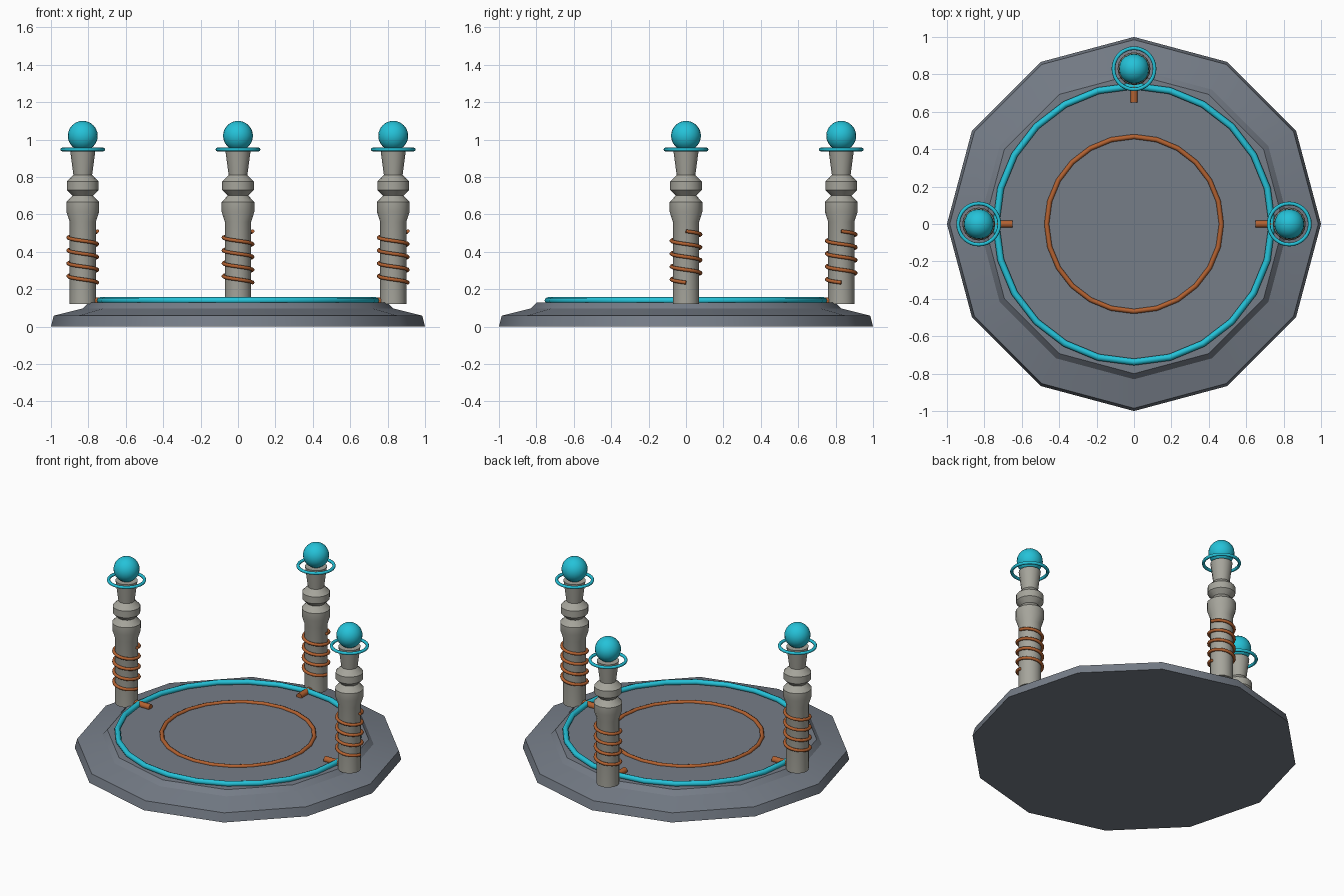
import bpy, bmesh, math
from mathutils import Matrix, Vector

if "Cube" in bpy.data.objects:
    bpy.data.objects.remove(bpy.data.objects["Cube"], do_unlink=True)


def material(name, rgb):
    mat = bpy.data.materials.new(name)
    mat.use_nodes = True
    mat.diffuse_color = (*rgb, 1)
    mat.node_tree.nodes["Principled BSDF"].inputs["Base Color"].default_value = (*rgb, 1)
    return mat


SLATE = material("slate grey", (0.18, 0.205, 0.245))
STONE = material("pale stone", (0.38, 0.375, 0.33))
COPPER = material("copper", (0.45, 0.12, 0.03))
CYAN = material("glowing cyan", (0.018, 0.54, 0.69))


def finish(obj, name, mat, angle=30):
    obj.name = name
    obj.data.materials.append(mat)
    bpy.ops.object.select_all(action="DESELECT")
    obj.select_set(True)
    bpy.context.view_layer.objects.active = obj
    bpy.ops.object.shade_smooth_by_angle(angle=math.radians(angle))
    return obj


def lathe(name, profile, sides, mat, location=(0, 0, 0), angle=30):
    """Closed solid of revolution from (radius, height) points."""
    bm = bmesh.new()
    rings = []
    for r, z in profile:
        rings.append([bm.verts.new((r * math.cos(math.tau * i / sides),
                                    r * math.sin(math.tau * i / sides), z))
                      for i in range(sides)])
    for low, high in zip(rings, rings[1:]):
        for i in range(sides):
            j = (i + 1) % sides
            bm.faces.new((low[i], low[j], high[j], high[i]))
    bm.faces.new(rings[0][::-1])
    bm.faces.new(rings[-1])
    mesh = bpy.data.meshes.new(name)
    bm.to_mesh(mesh)
    bm.free()
    obj = bpy.data.objects.new(name, mesh)
    bpy.context.collection.objects.link(obj)
    obj.location = location
    return finish(obj, name, mat, angle)


def torus(name, major, minor, location, mat, sides=24, angle=50):
    bpy.ops.mesh.primitive_torus_add(major_radius=major, minor_radius=minor,
                                     major_segments=sides, minor_segments=8,
                                     location=location)
    return finish(bpy.context.object, name, mat, angle)


def coil(name, center, mat, radius=0.078, tube=0.01, bottom=0.235, top=0.51, turns=4):
    """Wire wound clockwise up a pillar, as a round tube along a helix."""
    curve = bpy.data.curves.new(name, "CURVE")
    curve.dimensions = "3D"
    curve.bevel_depth = tube
    curve.bevel_resolution = 2
    curve.use_fill_caps = True
    steps = turns * 20
    line = curve.splines.new("POLY")
    line.points.add(steps)
    for i, point in enumerate(line.points):
        t = i / steps
        a = -math.tau * turns * t
        point.co = (radius * math.cos(a), radius * math.sin(a),
                    bottom + (top - bottom) * t, 1)
    temp = bpy.data.objects.new(name + "_path", curve)
    bpy.context.collection.objects.link(temp)
    mesh = bpy.data.meshes.new_from_object(
        temp.evaluated_get(bpy.context.evaluated_depsgraph_get()))
    bpy.data.objects.remove(temp, do_unlink=True)
    mesh.materials.clear()
    obj = bpy.data.objects.new(name, mesh)
    bpy.context.collection.objects.link(obj)
    obj.location = center
    finish(obj, name, mat, 60)


# Twelve-sided stepped platform
lathe("platform", [(1, 0), (0.985, 0.058), (0.83, 0.097), (0.80, 0.128)],
      12, SLATE, angle=31)

# Rings laid on the platform
torus("outer_floor_ring", 0.738, 0.018, (0, 0, 0.139), CYAN)
torus("inner_floor_ring", 0.467, 0.013, (0, 0, 0.13), COPPER)

# Pillar outline: shaft, flared collar, bulge and widening head
PILLAR = [(0.07, 0.12), (0.07, 0.56), (0.088, 0.615), (0.088, 0.665), (0.055, 0.70),
          (0.085, 0.73), (0.085, 0.775), (0.05, 0.81), (0.068, 0.945)]

# Three matching pillars on the left, back and right
for side, degrees in (("left", 0), ("back", 90), ("right", 180)):
    out = Vector((math.cos(math.radians(degrees)), math.sin(math.radians(degrees)), 0))
    foot = out * 0.83
    lathe(side + "_pillar", PILLAR, 16, STONE, foot)
    coil(side + "_wire_coil", foot, COPPER)

    # Halo and orb at the pillar top
    torus(side + "_halo", 0.11, 0.01, foot + Vector((0, 0, 0.947)), CYAN, 32)
    bpy.ops.mesh.primitive_uv_sphere_add(segments=20, ring_count=12, radius=0.08,
                                         location=foot + Vector((0, 0, 1.02)))
    finish(bpy.context.object, side + "_orb", CYAN, 60)

    # Short copper contact pointing to the centre
    bpy.ops.mesh.primitive_cylinder_add(vertices=12, radius=0.02, depth=0.15,
                                        location=out * 0.725 + Vector((0, 0, 0.136)),
                                        rotation=(0, math.pi / 2, math.radians(degrees)))
    finish(bpy.context.object, side + "_contact", COPPER, 40)
